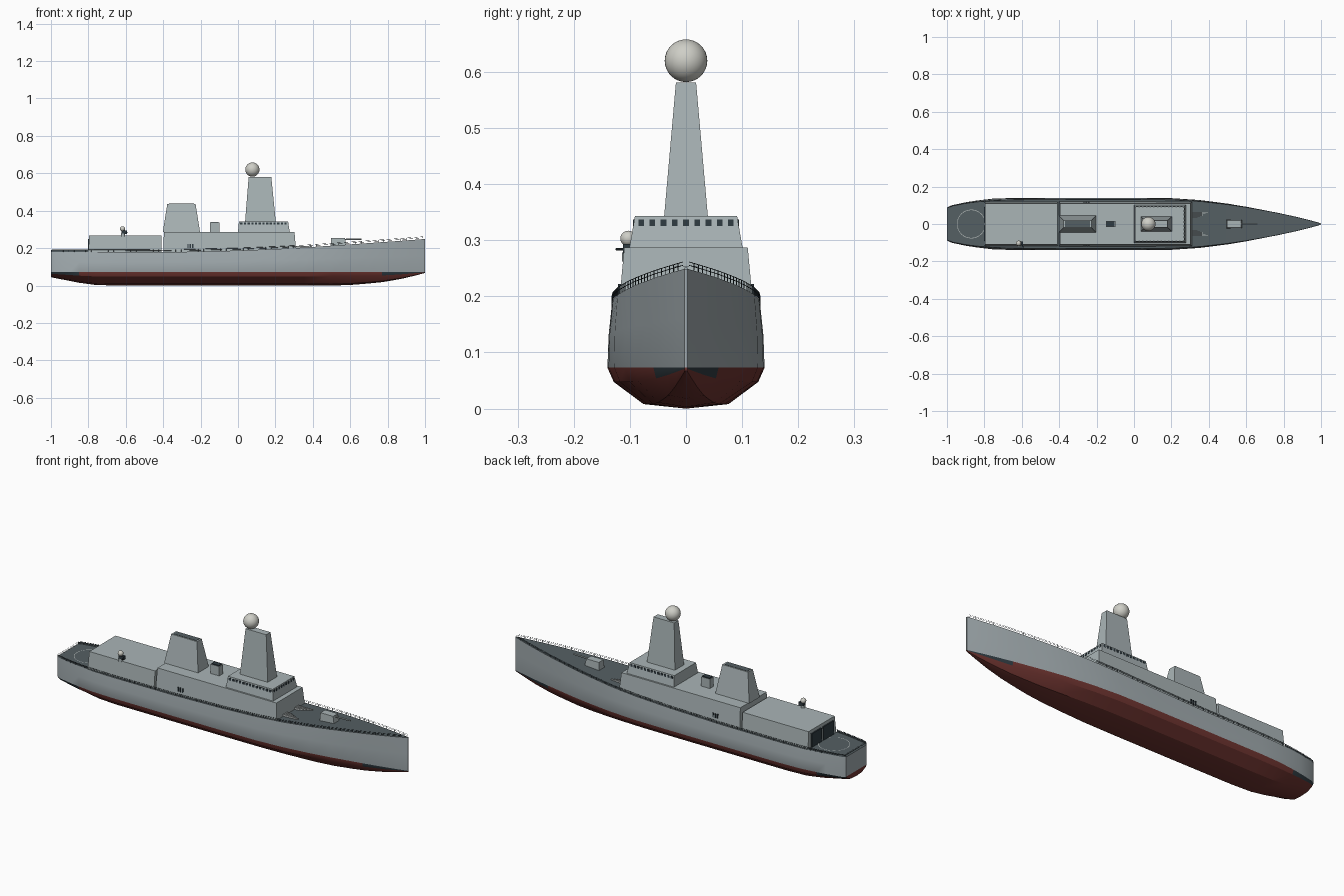
import bpy, bmesh, math
from mathutils import Vector

if "Cube" in bpy.data.objects:
    bpy.data.objects.remove(bpy.data.objects["Cube"])


def material(name, *rgb):
    m = bpy.data.materials.new(name)
    m.diffuse_color = (*rgb, 1)
    m.use_nodes = True
    m.node_tree.nodes["Principled BSDF"].inputs["Base Color"].default_value = m.diffuse_color
    return m


GREY = material("hull_grey", 0.36, 0.41, 0.43)
LIGHT = material("upperworks_grey", 0.40, 0.46, 0.47)
RED = material("bottom_red", 0.16, 0.035, 0.03)
DECK = material("deck_grey", 0.09, 0.115, 0.125)
DARK = material("dark", 0.03, 0.045, 0.055)
DOME = material("dome_white", 0.62, 0.62, 0.57)
MARK = material("deck_marking", 0.45, 0.48, 0.48)
WL = 0.073

# Hull stations: x, half width at waterline, half width at deck, keel z, deck z
STATIONS = [
    (-1.0, .086, .086, .045, .178), (-.98, .099, .096, .040, .178), (-.9, .116, .111, .025, .178),
    (-.85, .124, .118, .015, .178), (-.76, .135, .126, .003, .178), (-.65, .139, .130, 0, .178),
    (-.3, .140, .132, 0, .180), (0, .140, .132, 0, .187), (.2, .138, .130, 0, .195),
    (.35, .128, .122, 0, .203), (.5, .109, .105, 0, .213), (.6, .092, .090, .003, .220),
    (.7, .072, .072, .011, .227), (.77, .058, .059, .018, .232), (.87, .036, .037, .035, .239),
    (.95, .016, .017, .054, .245), (1.0, .003, .003, .067, .249)]


def edge(x, side=1, up=0):
    """Point on the deck edge at x."""
    for a, b in zip(STATIONS, STATIONS[1:]):
        if x <= b[0] + 1e-6:
            t = (x - a[0]) / (b[0] - a[0])
            return Vector((x, side * (a[2] + t * (b[2] - a[2])), a[4] + t * (b[4] - a[4]) + up))


def finish(name, bm, mats, smooth=None):
    bmesh.ops.recalc_face_normals(bm, faces=bm.faces)
    me = bpy.data.meshes.new(name)
    bm.to_mesh(me)
    bm.free()
    for m in mats:
        me.materials.append(m)
    ob = bpy.data.objects.new(name, me)
    bpy.context.collection.objects.link(ob)
    if smooth:
        bpy.ops.object.select_all(action='DESELECT')
        ob.select_set(True)
        bpy.context.view_layer.objects.active = ob
        bpy.ops.object.shade_smooth_by_angle(angle=math.radians(smooth))
    return ob


def add_block(bm, x0, x1, y0, y1, z0, z1, front=0, back=0, side=0):
    """Box whose top is drawn in at the front, back and sides."""
    lo = [bm.verts.new(p) for p in ((x0, y0, z0), (x1, y0, z0), (x1, y1, z0), (x0, y1, z0))]
    hi = [bm.verts.new(p) for p in ((x0 + back, y0 + side, z1), (x1 - front, y0 + side, z1),
                                    (x1 - front, y1 - side, z1), (x0 + back, y1 - side, z1))]
    bm.faces.new(lo[::-1])
    bm.faces.new(hi)
    for i in range(4):
        j = (i + 1) % 4
        bm.faces.new((lo[i], lo[j], hi[j], hi[i]))


def blocks(name, mat, *specs):
    bm = bmesh.new()
    for s in specs:
        add_block(bm, *s)
    return finish(name, bm, [mat])


def add_rod(bm, p, q, r, sides=4):
    d = q - p
    rot = d.to_track_quat('Z', 'Y').to_matrix().to_4x4()
    rot.translation = (p + q) / 2
    bmesh.ops.create_cone(bm, cap_ends=True, segments=sides, radius1=r, radius2=r,
                          depth=d.length, matrix=rot)


def rod(name, mat, p, q, r, sides=16):
    bm = bmesh.new()
    add_rod(bm, Vector(p), Vector(q), r, sides)
    return finish(name, bm, [mat], 35)


def ball(name, loc, r):
    bm = bmesh.new()
    bmesh.ops.create_uvsphere(bm, u_segments=32, v_segments=16, radius=r)
    bmesh.ops.translate(bm, verts=bm.verts, vec=loc)
    return finish(name, bm, [DOME], 60)


# Hull lofted through the stations, with plating, bottom, boot topping and deck
bm = bmesh.new()
rings = []
for x, w, d, k, z in STATIONS:
    half = [(d, z), ((w + d) / 2 + .002 * w / .14, (WL + z) / 2), (w, WL),
            (.92 * w, k + (WL - k) * .65), (.54 * w, k + .008 * (WL - k) / WL)]
    pts = half + [(0, k)] + [(-y, h) for y, h in half[::-1]]
    rings.append([bm.verts.new((x, y, h)) for y, h in pts])
n = len(rings[0])
for a, b in zip(rings, rings[1:]):
    xm = (a[0].co.x + b[0].co.x) / 2
    for i in range(n):
        j = (i + 1) % n
        f = bm.faces.new((a[i], a[j], b[j], b[i]))
        ends = xm > .77 or xm < -.85
        if i == n - 1:
            f.material_index = 2
        elif i in (2, n - 4):
            f.material_index = 3 if ends else 1
        elif 2 < i < n - 4:
            f.material_index = 1
for ring in (rings[0], rings[-1]):
    bm.faces.new(ring[:3] + ring[-3:])
    bm.faces.new(ring[2:-2]).material_index = 1
finish("hull", bm, [GREY, RED, DECK, DARK], 28)

# Deck railings: posts and two wires per side, plus the stern
bm = bmesh.new()
xs = [-.995 + i * 1.985 / 66 for i in range(67)]
for s in (1, -1):
    for x0, x1 in zip(xs, xs[1:]):
        add_rod(bm, edge(x0, s), edge(x0, s, .013), .0008)
        for h in (.007, .013):
            add_rod(bm, edge(x0, s, h), edge(x1, s, h), .0007)
for h in (.007, .013):
    add_rod(bm, edge(-.995, 1, h), edge(-.995, -1, h), .0007)
finish("railings", bm, [DARK])

# Safety nets beside the flight deck
bm = bmesh.new()
net = [-1, -.98, -.9, -.85, -.8]
for s in (1, -1):
    for x0, x1 in zip(net, net[1:]):
        bm.faces.new([bm.verts.new(p) for p in
                      (edge(x0, s), edge(x1, s), edge(x1, s, .011), edge(x0, s, .011))])
finish("flight_deck_nets", bm, [DECK])

# Flight deck landing circle
bm = bmesh.new()
ring = [[bm.verts.new((-.87 + r * math.cos(a), r * math.sin(a), .1795))
         for r in (.074, .077)] for a in [i * math.tau / 48 for i in range(48)]]
for i in range(48):
    a, b = ring[i], ring[(i + 1) % 48]
    bm.faces.new((a[0], a[1], b[1], b[0]))
finish("landing_circle", bm, [MARK])

# Upperworks
blocks("hangar", LIGHT, (-.8, -.41, -.119, .119, .17, .267, 0, .004, .009))
blocks("hangar_doors", DARK, *[(-.803, -.79, c - .042, c + .042, .178, .25) for c in (-.05, .05)])
blocks("main_superstructure", LIGHT, (-.4, .312, -.121, .121, .17, .287, .01, .004, .011))
blocks("bridge", LIGHT, (0, .277, -.101, .101, .286, .343, .01, .005, .010))
blocks("mast_tower", LIGHT, (.038, .202, -.039, .039, .342, .581, .024, .019, .021))
blocks("funnel", LIGHT, (-.402, -.203, -.045, .045, .286, .437, .024, .024, .025))
blocks("funnel_outlet", DECK, (-.37, -.235, -.015, .015, .43, .4385))
blocks("small_uptake", LIGHT, (-.15, -.1, -.015, .015, .286, .336))
blocks("small_uptake_cap", DARK, (-.147, -.103, -.013, .013, .335, .341))
ball("radar_dome", (.077, 0, .62), .038)

# Bridge windows on the front and both sides
wins = [(.266, .2705, y - .005, y + .005, .325, .337) for y in [-.08 + i * .02 for i in range(9)]]
for i in range(13):
    x = .018 + i * .0197
    wins += [(x - .006, x + .006, s * .0925 - .0022, s * .0925 + .0022, .325, .337) for s in (1, -1)]
blocks("bridge_windows", DARK, *wins)

# Side vents, three per side
blocks("side_vents", DARK, *[(x - .003, x + .003, s * .117 - .004, s * .117 + .004, .2, .222)
                             for x in (-.268, -.255, -.242) for s in (1, -1)])

# Foredeck slats ahead of the superstructure
blocks("foredeck_slats", MARK, *[(.31, .34 + .014 * i, s * (.034 + .007 * i) - .0018,
                                  s * (.034 + .007 * i) + .0018, .198, .212)
                                 for i in range(5) for s in (1, -1)])

# Foredeck gun
blocks("gun_house", LIGHT, (.495, .58, -.023, .023, .21, .254, .008, .003, .003))
rod("gun_barrel", LIGHT, (.57, 0, .246), (.66, 0, .248), .004, 12)

# Close-in mount on the hangar roof
rod("mount_base", LIGHT, (-.615, -.103, .262), (-.615, -.103, .278), .011)
blocks("mount_body", DARK, (-.622, -.594, -.112, -.094, .276, .293))
rod("mount_barrel", DARK, (-.6, -.103, .284), (-.592, -.125, .284), .002, 8)
ball("mount_dome", (-.617, -.103, .303), .014)
